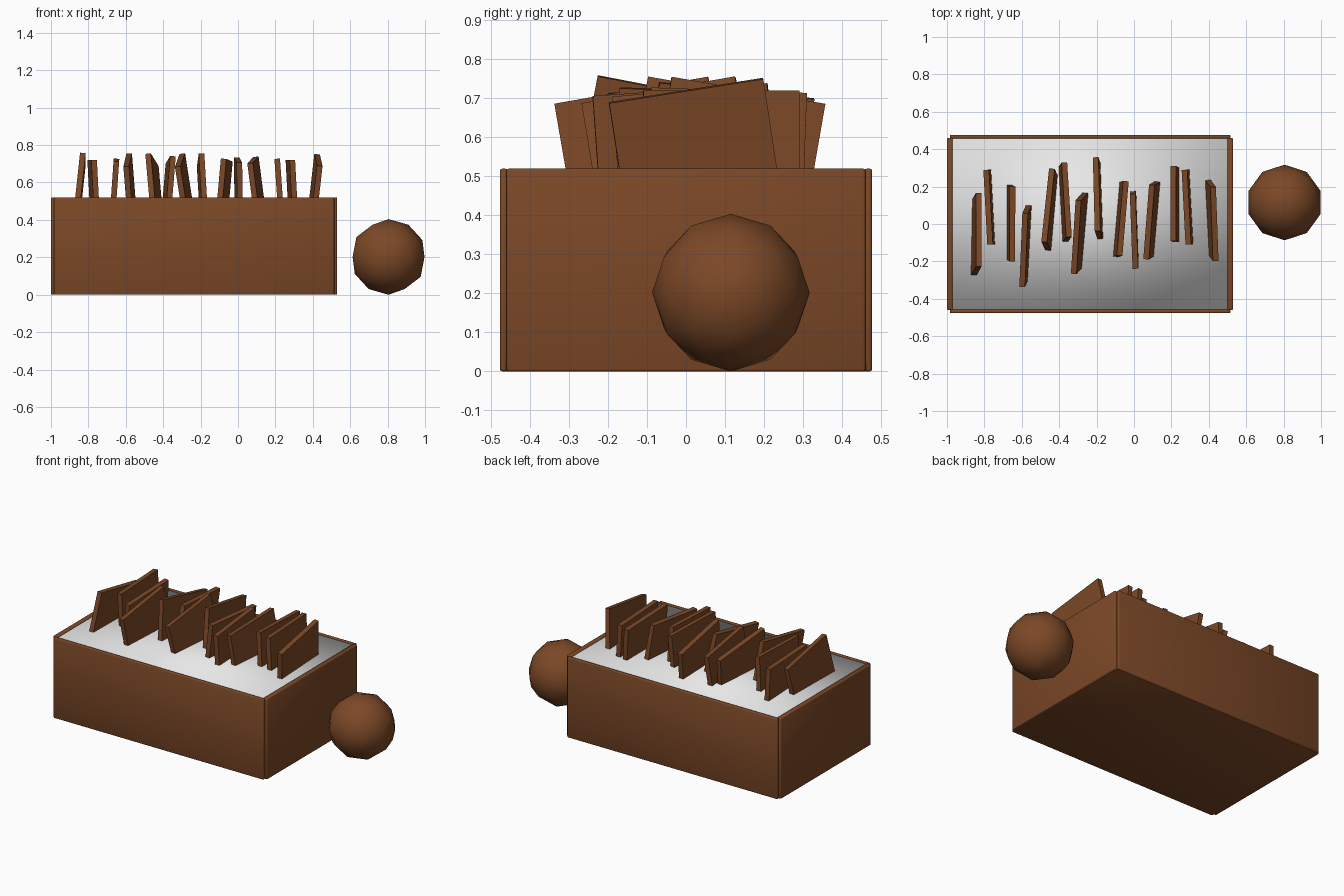
import bpy
from math import radians
from mathutils import Matrix, Vector

cube = bpy.data.objects.get("Cube")
if cube:
    bpy.data.objects.remove(cube, do_unlink=True)


def make_material(name, colour):
    mat = bpy.data.materials.new(name)
    mat.use_nodes = True
    mat.diffuse_color = colour
    mat.node_tree.nodes["Principled BSDF"].inputs["Base Color"].default_value = colour
    return mat


brown = make_material("warm_brown", (0.2, 0.065, 0.02, 1))
pale = make_material("pale_grey", (0.8, 0.8, 0.8, 1))


def make_box(name, size, centre, mat, bevel=0, smooth=False):
    """Axis-aligned box with its size baked into the mesh."""
    bpy.ops.mesh.primitive_cube_add(size=1, location=centre)
    box = bpy.context.object
    box.name = name
    box.data.transform(Matrix.Diagonal((*size, 1)))
    box.data.materials.append(mat)
    if bevel:
        mod = box.modifiers.new("soft_edges", "BEVEL")
        mod.width = bevel
        mod.segments = 2
    if smooth:
        bpy.ops.object.shade_smooth()
    return box


# Crate: five softly bevelled panels
CRATE_X = -0.235
HALF_LENGTH, HALF_DEPTH, HEIGHT = 0.75, 0.467, 0.52
EDGE = 0.006
make_box("crate_base", (1.5, 0.93, 0.03), (CRATE_X, 0, 0.015), brown, EDGE, True)
for name, side in (("front", -1), ("back", 1)):
    make_box("crate_" + name + "_panel", (1.5, 0.02, HEIGHT),
             (CRATE_X, side * HALF_DEPTH, HEIGHT / 2), brown, EDGE, True)
for name, side in (("right", -1), ("left", 1)):
    make_box("crate_" + name + "_panel", (0.03, 0.92, HEIGHT),
             (CRATE_X + side * HALF_LENGTH, 0, HEIGHT / 2), brown, EDGE, True)

# Filling: smooth-shaded block almost level with the rim
make_box("crate_filling", (1.475, 0.92, 0.48), (CRATE_X, 0, 0.273), pale, smooth=True)

# Slabs standing in the filling: top x, top y, tilt, lean, turn (degrees)
SLAB_SIZE = Vector((0.03, 0.4, 0.4))
SLAB_TOP = 0.72
slabs = [
    (-0.83, -0.03, -11, 6, -1),
    (-0.78, 0.09, 0, -3, 3),
    (-0.65, 0, 2, 4, 0),
    (-0.59, -0.14, 10, -4, -3),
    (-0.46, 0.1, -10, -6, -5),
    (-0.36, 0.13, -6, 5, 3),
    (-0.31, -0.07, 10, -8, -5),
    (-0.2, 0.16, -10, -3, 2),
    (-0.06, 0.03, -2, 5, -5),
    (0, -0.04, 4, -1, 2),
    (0.08, 0.01, 5, -7, -5),
    (0.21, 0.11, -2, -4, 0),
    (0.28, 0.09, 0, -3, 3),
    (0.43, 0, 9, 6, 3),
]
for number, (x, y, tilt, lean, turn) in enumerate(slabs, start=1):
    slab = make_box(f"slab_{number}", SLAB_SIZE, (x, y, SLAB_TOP), brown)
    # Pivot at the middle of the top edge
    slab.data.transform(Matrix.Translation((0, 0, -SLAB_SIZE.z / 2)))
    slab.rotation_euler = [radians(angle) for angle in (tilt, lean, turn)]

# Ball beside the crate
bpy.ops.mesh.primitive_ico_sphere_add(subdivisions=2, radius=0.202,
                                      location=(0.805, 0.115, 0.202))
ball = bpy.context.object
ball.name = "ball"
ball.data.materials.append(brown)
bpy.ops.object.shade_smooth()
